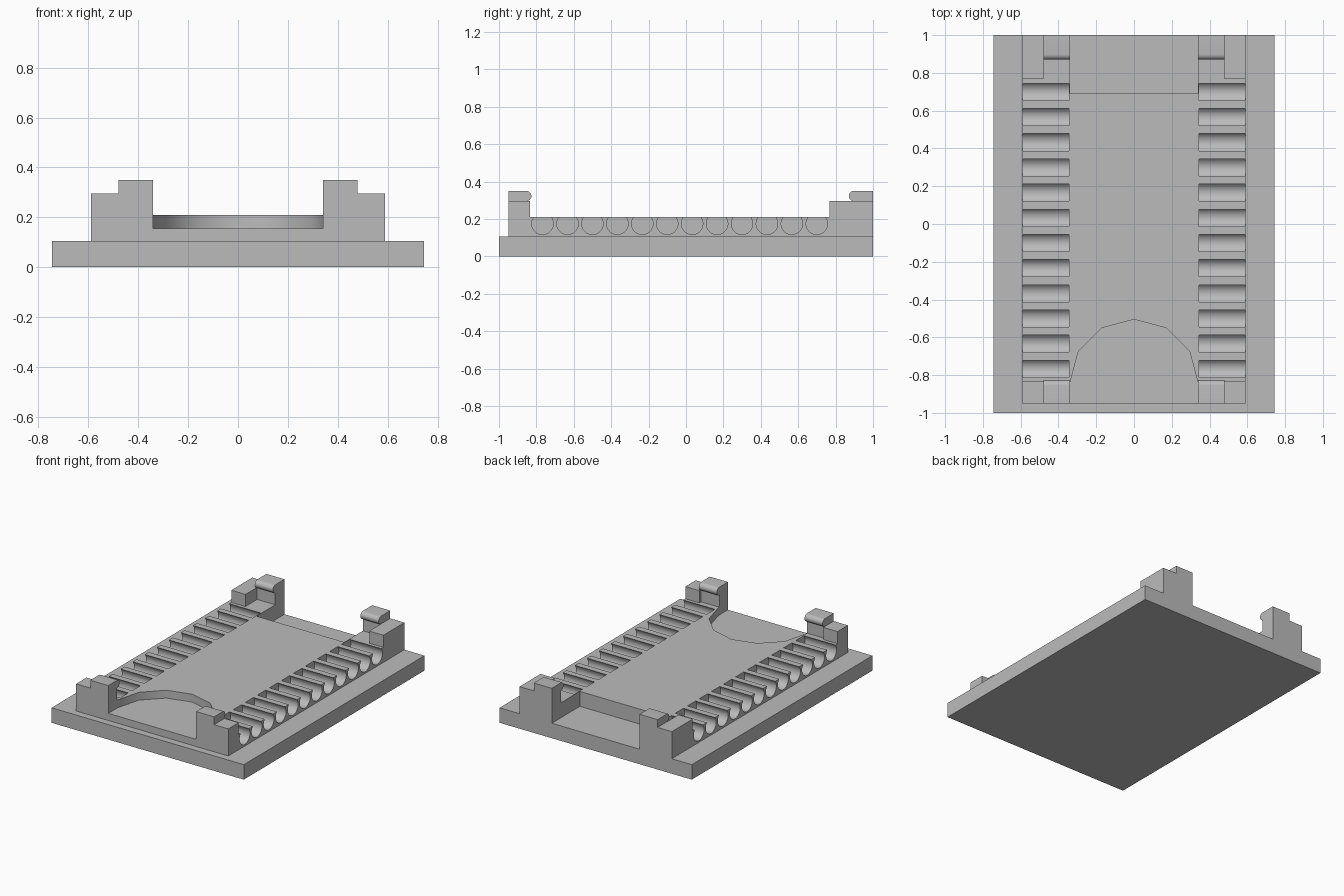
import bpy, bmesh
from math import sin, cos, asin, sqrt, pi, radians

cube = bpy.data.objects.get("Cube")
if cube:
    bpy.data.objects.remove(cube, do_unlink=True)

grey = bpy.data.materials.new("plain_grey")
grey.use_nodes = True
colour = (0.5, 0.5, 0.5, 1)
grey.diffuse_color = colour
grey.node_tree.nodes["Principled BSDF"].inputs["Base Color"].default_value = colour

BASE_TOP, SCOOP_FLOOR, DECK, SHOULDER, CLIP_TOP = 0.105, 0.155, 0.21, 0.295, 0.35
FRONT, BACK = -0.95, 1.0
INNER, GROOVE_END, CLIP_SIDE, OUTER = 0.34, 0.345, 0.48, 0.59


def extrude(name, outline, start, end, axis="z"):
    """Extrude an outline: (x, y) along z, or (y, z) along x."""
    bm = bmesh.new()
    place = (lambda a, b: (a, b, start)) if axis == "z" else (lambda a, b: (start, a, b))
    face = bm.faces.new([bm.verts.new(place(a, b)) for a, b in outline])
    moved = bmesh.ops.extrude_face_region(bm, geom=[face])["geom"]
    step = (0, 0, end - start) if axis == "z" else (end - start, 0, 0)
    bmesh.ops.translate(bm, vec=step, verts=[v for v in moved if isinstance(v, bmesh.types.BMVert)])
    bmesh.ops.recalc_face_normals(bm, faces=bm.faces)
    mesh = bpy.data.meshes.new(name)
    bm.to_mesh(mesh)
    bm.free()
    mesh.materials.append(grey)
    obj = bpy.data.objects.new(name, mesh)
    bpy.context.collection.objects.link(obj)
    bpy.ops.object.select_all(action="DESELECT")
    obj.select_set(True)
    bpy.context.view_layer.objects.active = obj
    bpy.ops.object.shade_smooth_by_angle(angle=radians(35))
    return obj


def rect(a0, b0, a1, b1):
    return [(a0, b0), (a1, b0), (a1, b1), (a0, b1)]


def arc(ca, cb, r, start, end, steps):
    angles = [start + (end - start) * i / steps for i in range(steps + 1)]
    return [(ca + r * cos(t), cb + r * sin(t)) for t in angles]


def pair(name, outline, x0, x1):
    for side, s in (("left", 1), ("right", -1)):
        extrude(f"{side}_{name}", outline, s * x0, s * x1, "x")


# Base plate
extrude("base_plate", rect(-0.745, -1, 0.745, 1), 0, BASE_TOP)

# Centre deck: open notch at the back, faceted finger scoop at the front
back_edge = [(GROOVE_END, FRONT), (GROOVE_END, BACK), (INNER, BACK), (INNER, 0.69),
             (-INNER, 0.69), (-INNER, BACK), (-GROOVE_END, BACK), (-GROOVE_END, FRONT)]
scoop = [(-INNER, FRONT)] + arc(0, -0.845, INNER, pi, 0, 6) + [(INNER, FRONT)]
extrude("deck_floor", back_edge, BASE_TOP, SCOOP_FLOOR)
extrude("deck_top", back_edge + scoop, SCOOP_FLOOR, DECK)

# Side rails with twelve round grooves, open at the top
radius, height = 0.0575, 0.1745
lip = asin((DECK - height) / radius)
rail = [(BACK, BASE_TOP), (FRONT, BASE_TOP), (FRONT, DECK)]
for i in range(12):
    rail += arc(-0.767 + i * 0.1333, height, radius, pi - lip, 2 * pi + lip, 24)
rail.append((BACK, DECK))
pair("grooved_rail", rail, GROOVE_END, OUTER)

# Corner shoulders and rounded clips
nose = (CLIP_TOP - SHOULDER) / 2
for end, outside, shoulder, wall, way in (("front", FRONT, -0.835, -0.854, 1),
                                          ("back", BACK, 0.768, 0.898, -1)):
    pair(f"{end}_shoulder", rect(outside, DECK, shoulder, SHOULDER), CLIP_SIDE, OUTER)
    tip = [(wall + way * (a - wall), b)
           for a, b in arc(wall, SHOULDER + nose, nose, pi / 2, -pi / 2, 12)]
    pair(f"{end}_clip", [(outside, DECK), (outside, CLIP_TOP)] + tip + [(wall, DECK)],
         INNER, CLIP_SIDE)
